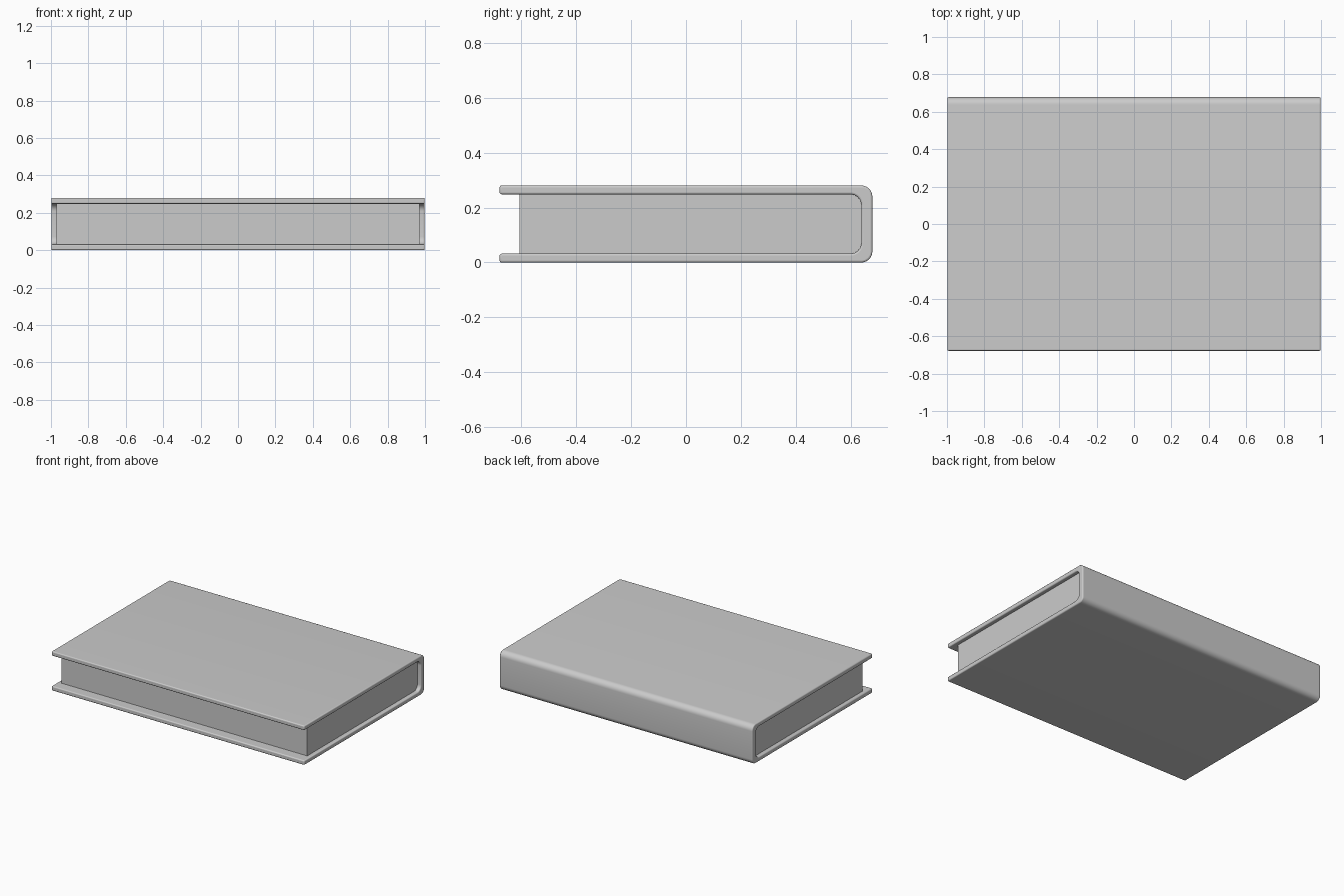
import bpy, bmesh
from math import sin, cos, radians

if "Cube" in bpy.data.objects:
    bpy.data.objects.remove(bpy.data.objects["Cube"])


def arc(cy, cz, r, a0, a1, n=8):
    return [(cy + r * cos(radians(a0 + (a1 - a0) * i / n)),
             cz + r * sin(radians(a0 + (a1 - a0) * i / n))) for i in range(n + 1)]


def extrude_profile(name, pts, half):
    """Extrude a closed YZ profile along x from -half to half."""
    bm = bmesh.new()
    face = bm.faces.new([bm.verts.new((-half, y, z)) for y, z in pts])
    ext = bmesh.ops.extrude_face_region(bm, geom=[face], use_keep_orig=True)
    moved = [g for g in ext["geom"] if isinstance(g, bmesh.types.BMVert)]
    bmesh.ops.translate(bm, verts=moved, vec=(2 * half, 0, 0))
    bmesh.ops.recalc_face_normals(bm, faces=bm.faces)
    mesh = bpy.data.meshes.new(name)
    bm.to_mesh(mesh)
    bm.free()
    obj = bpy.data.objects.new(name, mesh)
    bpy.context.collection.objects.link(obj)
    bpy.ops.object.select_all(action='DESELECT')
    obj.select_set(True)
    bpy.context.view_layer.objects.active = obj
    return obj


FRONT, BACK, TOP = -0.678, 0.678, 0.28
BOARD, INNER, R = 0.032, 0.638, 0.04

# Rounded inside of the spine, shared by cover and pages
inner = (arc(INNER - R, BOARD + R, R, -90, 0)
         + arc(INNER - R, TOP - BOARD - R, R, 0, 90))

# Cover: two boards and a rounded spine in one C-shaped profile
outer = arc(BACK - R, R, R, -90, 0) + arc(BACK - R, TOP - R, R, 0, 90)
cover = extrude_profile(
    "cover",
    [(FRONT, 0)] + outer + [(FRONT, TOP), (FRONT, TOP - BOARD)]
    + inner[::-1] + [(FRONT, BOARD)], 0.998)
bevel = cover.modifiers.new("soft_edges", 'BEVEL')
bevel.width = 0.007
bevel.segments = 3
bevel.limit_method = 'ANGLE'
bevel.angle_limit = radians(50)
bpy.ops.object.shade_smooth_by_angle(angle=radians(40))

# Page block
pages = extrude_profile(
    "page_block", [(-0.605, BOARD)] + inner + [(-0.605, TOP - BOARD)], 0.97)
bpy.ops.object.shade_smooth_by_angle(angle=radians(40))
